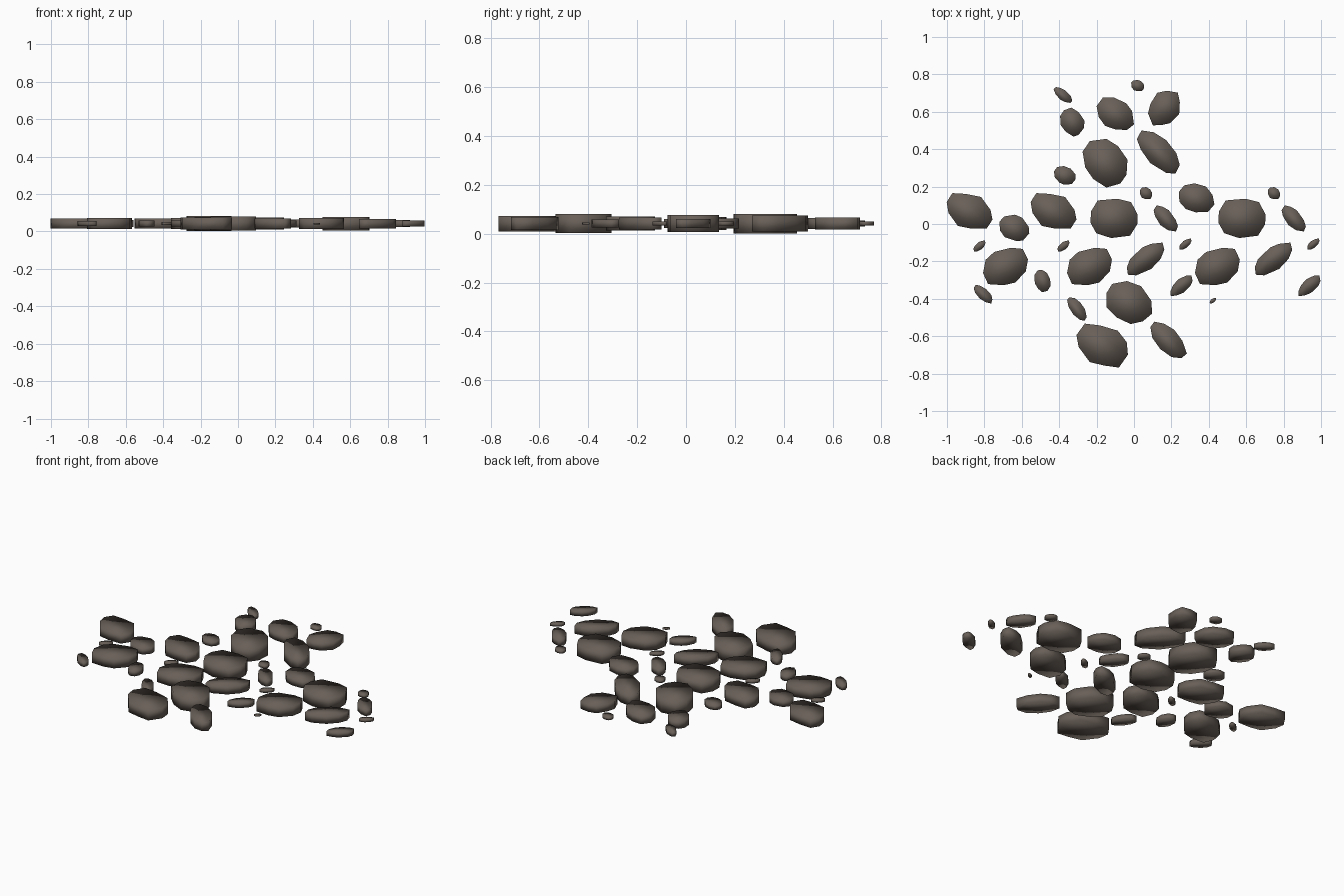
import bpy, bmesh, math, random

if "Cube" in bpy.data.objects:
    bpy.data.objects.remove(bpy.data.objects["Cube"])

random.seed(4)
stone_mat = bpy.data.materials.new("dark brown stone")
stone_mat.diffuse_color = (0.14, 0.115, 0.097, 1)
stone_mat.use_nodes = True
stone_mat.node_tree.nodes["Principled BSDF"].inputs["Base Color"].default_value = stone_mat.diffuse_color
MID_Z = 0.042
SIDES = 10

# Squareness of the outline, sideways lean, thickness factor
SHAPES = {
    "slab": (2.9, 0.0, .31),
    "loaf": (2.8, -.15, .25),
    "block": (2.8, .12, .27),
    "bean": (2.4, .35, .27),
    "shard": (1.75, -.1, .32),
    "skew": (2.3, -.35, .28),
    "round": (2.2, -.1, .25),
}

# The middle rows repeat sideways at fixed steps
ONE, EAST, WEST, BOTH = (0,), (0, .684), (0, -.449), (0, -.449, .684)

# Shape, width, depth, copies, x, y
ROWS = [
    ("slab", .25, .21, EAST, -.107, .03),
    ("loaf", .245, .19, WEST, -.43, .07),
    ("block", .24, .20, BOTH, -.238, -.227),
    ("bean", .20, .175, EAST, .062, -.187),
    ("bean", .118, .112, EAST, .254, -.33),
    ("skew", .13, .14, EAST, .17, .03),
    ("round", .065, .065, EAST, .065, .165),
    ("bean", .065, .06, WEST, -.377, -.118),
    ("bean", .065, .06, EAST, .275, -.107),
    ("round", .19, .155, ONE, .335, .14),
    ("round", .16, .14, ONE, -.64, -.02),
    ("skew", .10, .10, ONE, -.807, -.375),
    ("shard", .085, .12, ONE, -.49, -.305),
    ("bean", .035, .03, ONE, .422, -.41),
]
NORTH = [
    ("shard", .24, .26, ONE, -.155, .325),
    ("skew", .23, .23, ONE, .13, .385),
    ("block", .17, .185, ONE, .16, .62),
    ("loaf", .20, .175, ONE, -.10, .59),
    ("shard", .13, .155, ONE, -.33, .545),
    ("skew", .10, .085, ONE, -.38, .69),
    ("round", .07, .06, ONE, .02, .74),
    ("round", .115, .10, ONE, -.37, .26),
]
SOUTH = [
    ("shard", .245, .23, ONE, -.025, -.42),
    ("loaf", .275, .235, ONE, -.17, -.65),
    ("skew", .195, .195, ONE, .185, -.62),
    ("skew", .105, .125, ONE, -.305, -.455),
]


def outline(power, lean, w, d):
    """Leaning, slightly uneven superellipse fitted to a w by d box."""
    pts = []
    for i in range(SIDES):
        a = math.tau * (i + .4 + random.uniform(-.15, .15)) / SIDES
        c, s = math.cos(a), math.sin(a)
        r = (abs(c) ** power + abs(s) ** power) ** (-1 / power) * random.uniform(.95, 1.03)
        pts.append((r * c + lean * r * s, r * s + lean * r * c))
    xs, ys = zip(*pts)
    fit = lambda v, vs, size: ((v - min(vs)) / (max(vs) - min(vs)) - .5) * size
    return [(fit(x, xs, w), fit(y, ys, d)) for x, y in pts]


def stone_mesh(shape, w, d):
    """Extrude the outline into a softly shaded flat paving stone."""
    power, lean, thick = SHAPES[shape]
    h = thick * math.sqrt(w * d)
    bm = bmesh.new()
    pts = outline(power, lean, w, d)
    low, top = [[bm.verts.new((x, y, z)) for x, y in pts] for z in (-h / 2, h / 2)]
    bm.faces.new(top)
    bm.faces.new(low[::-1])
    for i in range(SIDES):
        j = (i + 1) % SIDES
        bm.faces.new((low[i], low[j], top[j], top[i]))
    for f in bm.faces:
        f.smooth = True
    me = bpy.data.meshes.new("stone")
    bm.to_mesh(me)
    bm.free()
    me.materials.append(stone_mat)
    return me


for part, rows in (("middle", ROWS), ("north", NORTH), ("south", SOUTH)):
    for shape, w, d, steps, x, y in rows:
        me = stone_mesh(shape, w, d)
        for dx in steps:
            ob = bpy.data.objects.new(part + "_" + shape + "_stone", me)
            ob.location = (x + dx, y, MID_Z)
            bpy.context.collection.objects.link(ob)
